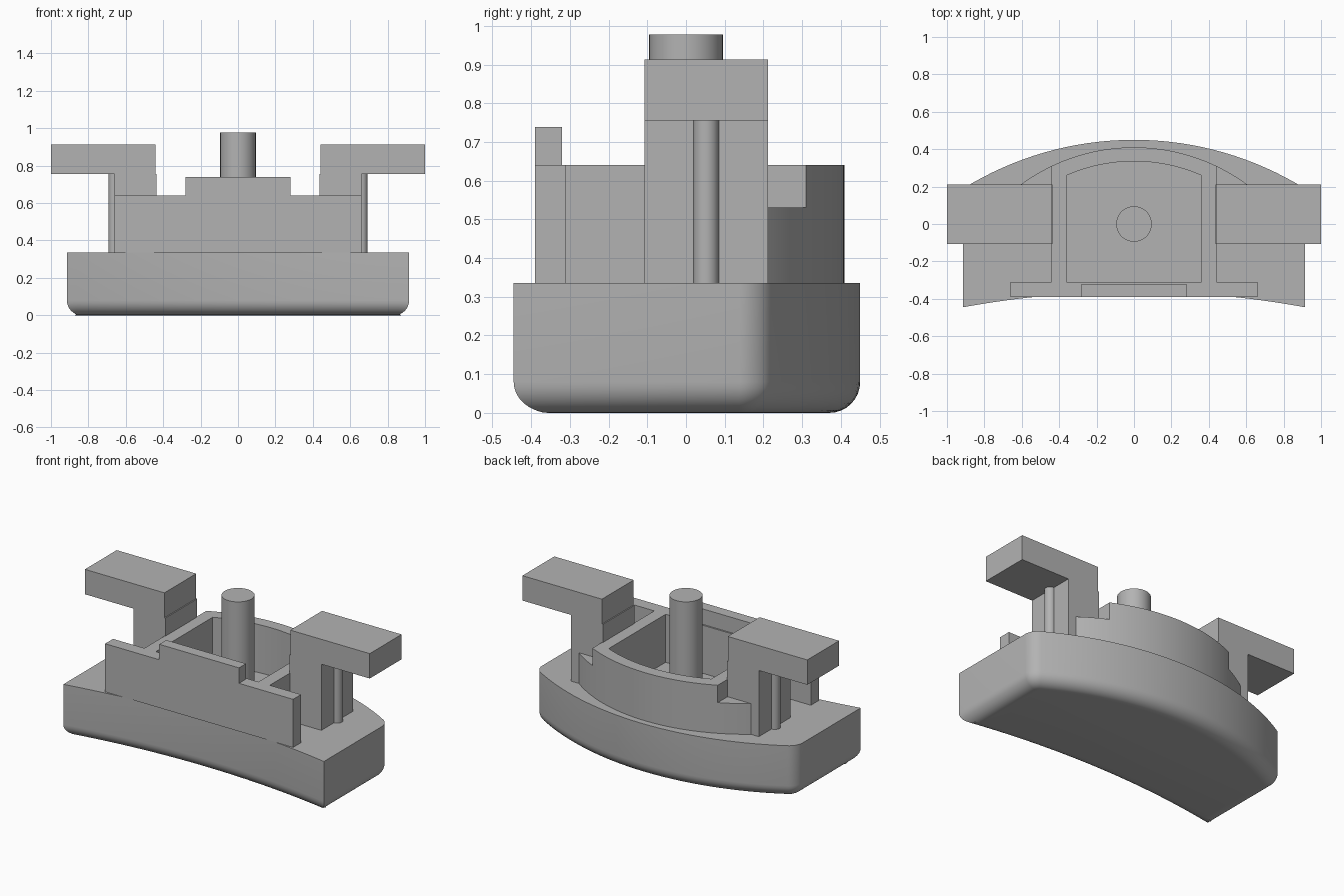
import bpy, bmesh, math

cube = bpy.data.objects.get("Cube")
if cube:
    bpy.data.objects.remove(cube, do_unlink=True)

grey = bpy.data.materials.new("mid_grey")
grey.use_nodes = True
colour = (0.45, 0.45, 0.45, 1)
grey.diffuse_color = colour
grey.node_tree.nodes["Principled BSDF"].inputs["Base Color"].default_value = colour

DECK = 0.335       # top of the base
WALL_TOP = 0.64


def finish(name, bm):
    bmesh.ops.recalc_face_normals(bm, faces=bm.faces)
    mesh = bpy.data.meshes.new(name)
    bm.to_mesh(mesh)
    bm.free()
    mesh.materials.append(grey)
    obj = bpy.data.objects.new(name, mesh)
    bpy.context.collection.objects.link(obj)
    bpy.ops.object.select_all(action='DESELECT')
    obj.select_set(True)
    bpy.context.view_layer.objects.active = obj
    bpy.ops.object.shade_smooth_by_angle(angle=math.radians(32))
    return obj


def prism(outline, z0, z1):
    bm = bmesh.new()
    face = bm.faces.new([bm.verts.new((x, y, z0)) for x, y in outline])
    top = bmesh.ops.extrude_face_region(bm, geom=[face], use_keep_orig=True)
    for v in top["geom"]:
        if isinstance(v, bmesh.types.BMVert):
            v.co.z = z1
    bmesh.ops.recalc_face_normals(bm, faces=bm.faces)
    return bm


def box(name, x0, x1, y0, y1, z0, z1):
    x0, x1 = sorted((x0, x1))
    return finish(name, prism([(x0, y0), (x1, y0), (x1, y1), (x0, y1)], z0, z1))


def cylinder(name, x, y, radius, z0, z1):
    ring = [(x + radius * math.cos(math.tau * i / 40),
             y + radius * math.sin(math.tau * i / 40)) for i in range(40)]
    return finish(name, prism(ring, z0, z1))


def arc(x0, x1, peak, radius, steps=32):
    """Points from x0 to x1 on a circle whose highest point is (0, peak)."""
    a0, a1 = math.asin(x0 / radius), math.asin(x1 / radius)
    angles = [a0 + (a1 - a0) * i / steps for i in range(steps + 1)]
    return [(radius * math.sin(a), peak - radius + radius * math.cos(a)) for a in angles]


# Curved base with rounded back corners and rounded underside
bm = prism(arc(-0.915, 0.915, -0.362, 5.07) + arc(0.915, -0.915, 0.45, 1.733), 0, DECK)
corners = [e for e in bm.edges
           if all(abs(v.co.x) > 0.91 and v.co.y > 0 for v in e.verts)
           and abs(e.verts[0].co.z - e.verts[1].co.z) > 0.1]
bmesh.ops.bevel(bm, geom=corners, offset=0.05, segments=6, profile=0.5,
                affect='EDGES', clamp_overlap=False)
underside = [e for e in bm.edges if all(v.co.z < 0.001 for v in e.verts)]
bmesh.ops.bevel(bm, geom=underside, offset=0.08, segments=8, profile=0.5,
                affect='EDGES', clamp_overlap=False)
finish("base", bm)

# Cup wall, open to the front plate
outer = [(0.44, -0.31)] + arc(0.44, -0.44, 0.41, 1.02) + [(-0.44, -0.31)]
inner = [(-0.36, -0.31)] + arc(-0.36, 0.36, 0.335, 0.9) + [(0.36, -0.31)]
finish("cup_wall", prism(outer + inner, DECK, WALL_TOP))

# Front plate with raised tab, and the central pin
box("front_plate", -0.66, 0.66, -0.39, -0.31, DECK, WALL_TOP)
box("front_tab", -0.28, 0.28, -0.39, -0.32, WALL_TOP, 0.738)
cylinder("centre_pin", 0, 0, 0.095, DECK, 0.977)

# Side posts, arms, rods and low ledges
for side, s in (("left", 1), ("right", -1)):
    box(side + "_post", s * 0.435, s * 0.66, -0.107, 0.212, DECK, 0.755)
    box(side + "_arm", s * 0.442, s * 1.0, -0.107, 0.212, 0.755, 0.913)
    cylinder(side + "_rod", s * 0.66, 0.052, 0.033, DECK, 0.755)
    ledge = [(s * 0.44, 0.205)] + [(s * x, y) for x, y in arc(0.44, 0.61, 0.41, 1.02, 8)]
    finish(side + "_ledge", prism(ledge, DECK, 0.53))
